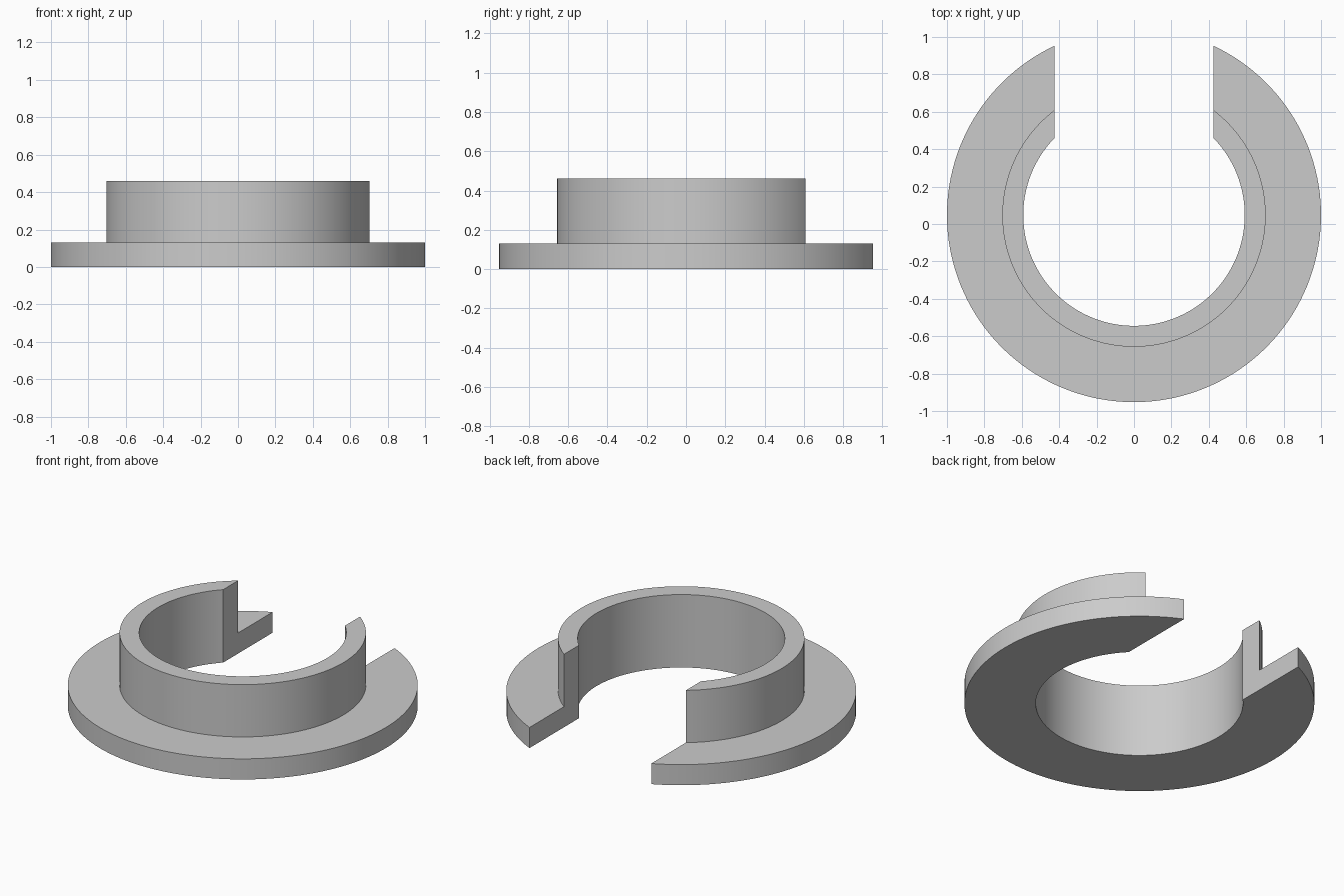
import bpy, bmesh
from math import sin, cos, asin, pi, radians

if "Cube" in bpy.data.objects:
    bpy.data.objects.remove(bpy.data.objects["Cube"], do_unlink=True)

BORE, COLLAR, FLANGE = 0.592, 0.704, 1.0    # radii
FLANGE_TOP, COLLAR_TOP = 0.13, 0.46         # heights
SLOT = 0.425                                # half width of the rear opening
CENTRE_Y = 0.0475
STEPS = 128

grey = bpy.data.materials.new("plain grey")
grey.use_nodes = True
colour = (0.6, 0.6, 0.6, 1)
grey.diffuse_color = colour
grey.node_tree.nodes["Principled BSDF"].inputs["Base Color"].default_value = colour

# L-shaped section: flange below, collar above
section = [(BORE, 0), (FLANGE, 0), (FLANGE, FLANGE_TOP),
           (COLLAR, FLANGE_TOP), (COLLAR, COLLAR_TOP), (BORE, COLLAR_TOP)]

# Sweep each section point from one slot wall round the front to the other
bm = bmesh.new()
rows = []
for i in range(STEPS + 1):
    row = []
    for r, z in section:
        start = asin(SLOT / r)
        a = start + (2 * pi - 2 * start) * i / STEPS
        row.append(bm.verts.new((r * sin(a), CENTRE_Y + r * cos(a), z)))
    rows.append(row)
for p, q in zip(rows, rows[1:]):
    for j in range(len(section)):
        k = (j + 1) % len(section)
        bm.faces.new((p[j], p[k], q[k], q[j]))

# Flat parallel slot walls
bm.faces.new(rows[0])
bm.faces.new(rows[-1])
bmesh.ops.recalc_face_normals(bm, faces=bm.faces)

mesh = bpy.data.meshes.new("flanged_collar")
bm.to_mesh(mesh)
bm.free()
mesh.materials.append(grey)
collar = bpy.data.objects.new("flanged_collar", mesh)
bpy.context.collection.objects.link(collar)

# Smooth round walls, sharp rims
bpy.ops.object.select_all(action='DESELECT')
collar.select_set(True)
bpy.context.view_layer.objects.active = collar
bpy.ops.object.shade_smooth_by_angle(angle=radians(30))
